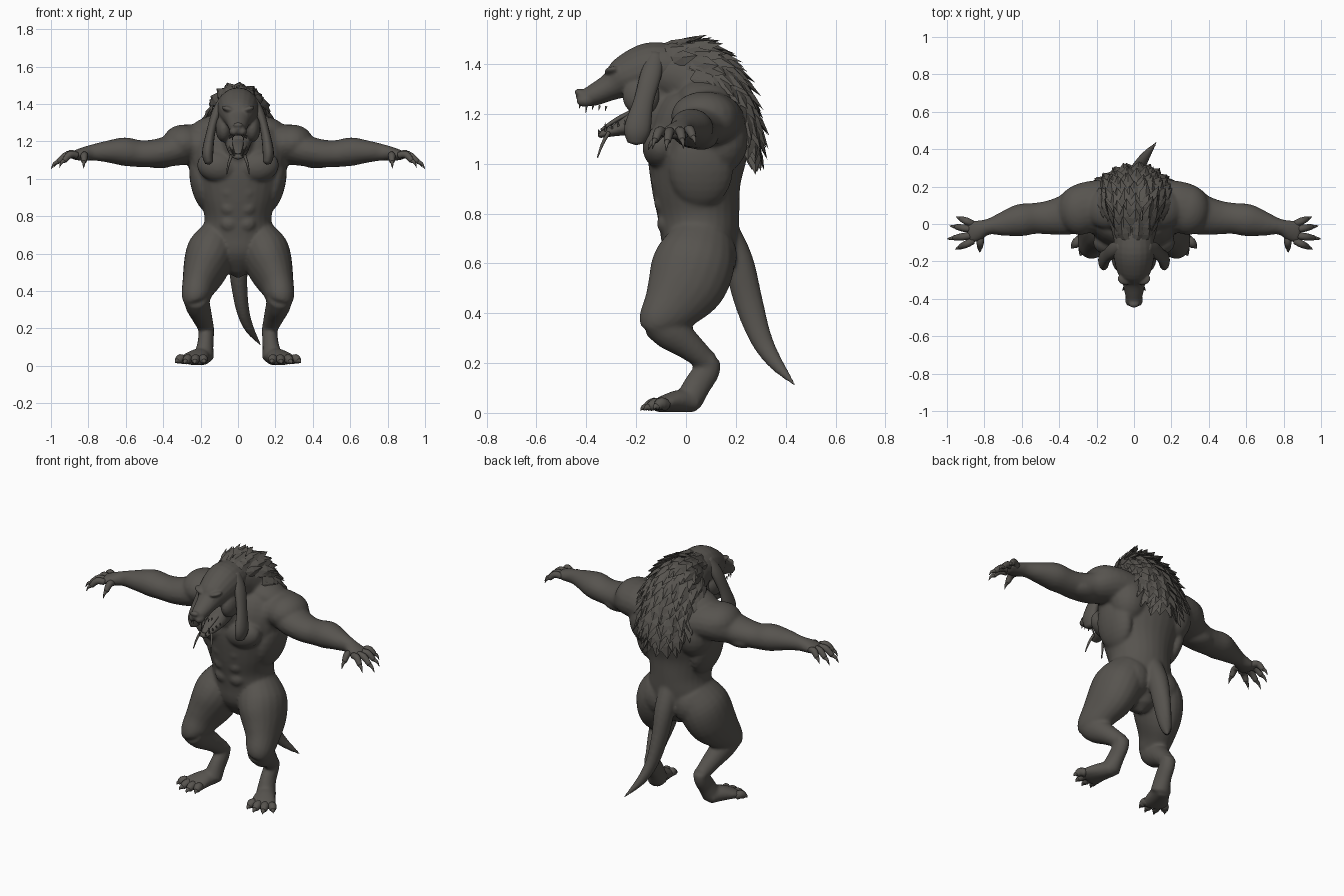
import bpy, bmesh, math, random
from mathutils import Vector, Matrix

random.seed(4)
cube = bpy.data.objects.get("Cube")
if cube:
    bpy.data.objects.remove(cube)

hide = bpy.data.materials.new("dark hide")
hide.use_nodes = True
HIDE_COLOUR = (0.095, 0.088, 0.078, 1)
hide.diffuse_color = HIDE_COLOUR
shader = hide.node_tree.nodes["Principled BSDF"]
shader.inputs["Base Color"].default_value = HIDE_COLOUR
shader.inputs["Roughness"].default_value = 0.8
AXES = {"X": Vector((1, 0, 0)), "Y": Vector((0, 1, 0))}


def smooth_rows(rows, steps):
    """Catmull-Rom interpolation of rows of numbers."""
    rows = [Vector(row) for row in rows]
    padded = [rows[0]] + rows + [rows[-1]]
    result = []
    for a, b, c, d in zip(padded, padded[1:], padded[2:], padded[3:]):
        for step in range(steps):
            t = step / steps
            result.append(b + (c - a) * t / 2 + (a * 2 - b * 5 + c * 4 - d) * t * t / 2
                          + (b * 3 - a - c * 3 + d) * t ** 3 / 2)
    return result + [rows[-1]]


def tube(bm, rows, axis="X", sides=16, steps=4, pair=False):
    """Loft ellipses along rows of x, y, z, radius along axis, radius across."""
    path = smooth_rows(rows, steps)
    centres = [Vector(row[:3]) for row in path]
    for mirror in ((1, -1) if pair else (1,)):
        flip = Matrix.Diagonal((mirror, 1, 1))
        rings = []
        for i, row in enumerate(path):
            tangent = centres[min(i + 1, len(path) - 1)] - centres[max(i - 1, 0)]
            tangent.normalize()
            wide = AXES[axis] - tangent * tangent.dot(AXES[axis])
            wide.normalize()
            deep = tangent.cross(wide)
            ring = []
            for k in range(sides):
                angle = math.tau * k / sides
                point = (centres[i] + wide * max(row[3], .001) * math.cos(angle)
                         + deep * max(row[4], .001) * math.sin(angle))
                ring.append(bm.verts.new(flip @ point))
            rings.append(ring)
            if i == 0:
                start = bm.verts.new(flip @ (centres[0] - tangent * row[4] / 2))
        end = bm.verts.new(flip @ (centres[-1] + tangent * path[-1][4] / 2))
        for k in range(sides):
            n = (k + 1) % sides
            for low, high in zip(rings, rings[1:]):
                bm.faces.new((low[k], low[n], high[n], high[k]))
            bm.faces.new((start, rings[0][n], rings[0][k]))
            bm.faces.new((end, rings[-1][k], rings[-1][n]))


def blob(bm, centre, radii, pair=True, tilt=0):
    """Muscle mass: an ellipsoid, by default on both sides."""
    for mirror in ((1, -1) if pair else (1,)):
        place = Matrix.Translation((centre[0] * mirror, centre[1], centre[2]))
        turn = Matrix.Rotation(tilt * mirror, 4, "Y")
        size = Matrix.Diagonal((*radii, 1))
        bmesh.ops.create_uvsphere(bm, u_segments=20, v_segments=12, radius=1,
                                  matrix=place @ turn @ size)


def finish(bm, name, voxel=0, rounds=0, smooth=True):
    bmesh.ops.recalc_face_normals(bm, faces=bm.faces[:])
    mesh = bpy.data.meshes.new(name)
    for face in bm.faces:
        face.smooth = smooth
    bm.to_mesh(mesh)
    bm.free()
    mesh.materials.append(hide)
    obj = bpy.data.objects.new(name, mesh)
    bpy.context.collection.objects.link(obj)
    if voxel:
        fuse = obj.modifiers.new("fuse", "REMESH")
        fuse.mode = "VOXEL"
        fuse.voxel_size = voxel
        fuse.use_smooth_shade = True
        soften = obj.modifiers.new("soften", "SMOOTH")
        soften.factor = 0.5
        soften.iterations = rounds
    return obj


# Torso, neck and muscles
body = bmesh.new()
tube(body, [(0, .06, .5, .06, .07), (0, .055, .6, .16, .14), (0, .055, .7, .19, .155),
            (0, .05, .8, .18, .165), (0, .04, .92, .215, .18), (0, .045, 1.04, .25, .2),
            (0, .06, 1.16, .26, .195), (0, .09, 1.26, .21, .16), (0, .09, 1.35, .12, .12)], sides=28)
tube(body, [(0, .12, 1.25, .17, .15), (0, 0, 1.34, .13, .13), (0, -.12, 1.37, .1, .1)], sides=24)
tube(body, [(0, -.12, 1.3, .08, .08), (0, -.09, 1.18, .09, .09), (0, -.06, 1.08, .1, .08)])
blob(body, (.105, -.1, 1.065), (.115, .075, .085), tilt=-.15)   # chest
blob(body, (.29, .075, 1.19), (.115, .135, .1))                 # shoulder
blob(body, (.13, .08, 1.27), (.14, .11, .07), tilt=.25)         # upper back slope
blob(body, (.16, .14, 1.1), (.11, .11, .14))                    # shoulder blade
blob(body, (.19, .06, .98), (.065, .13, .16), tilt=.2)          # flank
blob(body, (.1, .1, .63), (.11, .105, .12))                     # rump
for row in range(3):
    blob(body, (.045, -.105 + .012 * row, .93 - .085 * row), (.05, .035, .045))

# Arms down to the palms
tube(body, [(.16, .09, 1.17, .15, .11), (.27, .085, 1.18, .135, .11), (.36, .05, 1.15, .11, .085),
            (.45, .035, 1.135, .092, .075), (.53, .03, 1.135, .083, .072), (.61, .02, 1.145, .086, .076),
            (.7, 0, 1.145, .065, .058), (.78, -.015, 1.14, .042, .043), (.84, -.035, 1.13, .056, .034),
            (.885, -.045, 1.125, .058, .022)], axis="Y", sides=20, pair=True)
blob(body, (.44, .03, 1.16), (.09, .07, .05))
blob(body, (.42, .06, 1.105), (.1, .07, .05))

# Legs: thigh, shin, raised heel and foot
tube(body, [(.1, .07, .72, .09, .12), (.14, .04, .62, .13, .16), (.175, 0, .52, .12, .16),
            (.21, -.06, .43, .09, .12), (.225, -.11, .37, .076, .085), (.22, -.12, .34, .06, .06)],
     sides=20, pair=True)
tube(body, [(.225, -.12, .37, .07, .07), (.215, -.06, .325, .066, .075), (.195, .01, .27, .056, .058),
            (.175, .075, .215, .045, .045), (.17, .1, .2, .042, .042)], pair=True)
tube(body, [(.17, .1, .215, .042, .04), (.17, .085, .17, .042, .052), (.175, .045, .11, .044, .055),
            (.185, .01, .045, .056, .055)], pair=True)
tube(body, [(.185, .04, .04, .045, .038), (.205, -.02, .048, .058, .046), (.235, -.09, .036, .076, .034),
            (.245, -.12, .027, .072, .024)], pair=True)

# Tail
tube(body, [(0, .16, .74, .055, .05), (0, .21, .61, .058, .06), (.005, .25, .45, .045, .058),
            (.025, .3, .3, .035, .045), (.06, .36, .2, .025, .03), (.12, .437, .112, .006, .006)])
finish(body, "body", .0095, 5)

# Head: skull with muzzle, brows, cheeks, nose and hanging jaw
head = bmesh.new()
tube(head, [(0, -.03, 1.39, .1, .09), (0, -.14, 1.375, .112, .112), (0, -.24, 1.345, .095, .09),
            (0, -.3, 1.31, .066, .057), (0, -.38, 1.272, .047, .042), (0, -.43, 1.268, .032, .026)], sides=20)
tube(head, [(0, -.12, 1.23, .08, .08), (0, -.2, 1.17, .062, .055), (0, -.28, 1.135, .045, .025),
            (0, -.35, 1.115, .027, .013)])
blob(head, (.045, -.292, 1.37), (.045, .035, .016), tilt=-.3)
blob(head, (.042, -.312, 1.342), (.014, .012, .01))
blob(head, (.075, -.18, 1.27), (.045, .075, .075))
blob(head, (.022, -.405, 1.252), (.026, .035, .024))
blob(head, (0, -.43, 1.287), (.027, .018, .014), pair=False)
finish(head, "head", .0065, 3)

# Long hanging ears
ears = bmesh.new()
tube(ears, [(.07, -.12, 1.44, .03, .02), (.112, -.14, 1.36, .042, .026), (.145, -.17, 1.25, .04, .024),
            (.162, -.195, 1.14, .053, .03), (.155, -.2, 1.085, .035, .022)], axis="Y", pair=True)
finish(ears, "ears")

# Tongue and chin strands
tongue = bmesh.new()
tube(tongue, [(0, -.2, 1.215, .03, .012), (0, -.28, 1.175, .028, .01), (0, -.34, 1.135, .016, .006)])
finish(tongue, "tongue")
strands = bmesh.new()
tube(strands, [(.035, -.31, 1.125, .009, .009), (.05, -.335, 1.08, .007, .007),
               (.06, -.355, 1.025, .003, .003)], sides=6, pair=True)
finish(strands, "chin_strands")

# Teeth along both jaws
teeth = bmesh.new()
for i in range(5):
    back = i * .026
    length = .034 if i == 1 else .018
    for x, y, z, way in ((.024 + back * .2, -.425 + back, 1.24 - back * .1, -1),
                         (.02 + back * .25, -.348 + back, 1.122 + back * .35, 1)):
        tube(teeth, [(x, y, z, .006, .006), (x, y - .003, z + way * length, .001, .001)],
             sides=6, steps=1, pair=True)
finish(teeth, "teeth")


def digits(name, bases, tips, radius, lift):
    """Knuckled digits ending in curved claws."""
    flesh, claws = bmesh.new(), bmesh.new()
    for base, tip in zip(bases, tips):
        base, tip = Vector(base), Vector(tip)
        knuckle = base.lerp(tip, .4) + Vector((0, 0, lift))
        nail = base.lerp(tip, .72) + Vector((0, 0, lift * .6))
        bend = nail.lerp(tip, .55) + Vector((0, 0, lift * .35))
        axis = "Y" if abs(tip.x - base.x) > abs(tip.y - base.y) else "X"
        tube(flesh, [(*base, radius, radius), (*knuckle, radius * 1.1, radius * 1.1),
                     (*nail, radius * .8, radius * .8)], axis, 10, pair=True)
        tube(claws, [(*nail, radius * .65, radius * .65), (*bend, radius * .45, radius * .45),
                     (*tip, .001, .001)], axis, 8, pair=True)
    finish(flesh, name)
    finish(claws, name + "_claws")


digits("fingers", [(.86, y, 1.125) for y in (.0, -.03, -.06, -.09)] + [(.82, -.06, 1.12)],
       [(.95, .038, 1.075), (.985, -.01, 1.06), (1, -.08, 1.052), (.955, -.135, 1.06), (.825, -.152, 1.055)],
       .018, .03)
digits("toes", [(.19 + i * .033, -.1 + i * .007, .03) for i in range(4)],
       [(.18, -.168, .012), (.232, -.183, .01), (.288, -.17, .01), (.335, -.13, .014)], .023, .014)

# Shaggy mane: overlapping folded tufts in rows from crown to mid back
mane = bmesh.new()
stations = smooth_rows([(-.1, 1.47, .085, .07), (.04, 1.485, .13, .12), (.15, 1.43, .175, .17),
                        (.235, 1.31, .2, .15), (.28, 1.17, .16, .09), (.285, 1.07, .07, .03)], 3)
for i, (y, z, width, drop) in enumerate(stations):
    before, after = stations[max(i - 1, 0)], stations[min(i + 1, len(stations) - 1)]
    flow = Vector((0, after[0] - before[0], after[1] - before[1])).normalized()
    outward = Vector((0, -flow.z, flow.y))
    count = max(3, round(width * 52))
    for k in range(count):
        angle = math.radians(80) * (2 * (k + .5 * (i % 2) + .25) / count - 1)
        angle += random.uniform(-.08, .08)
        side = AXES["X"] * math.sin(angle)
        centre = Vector((0, y, z)) + side * width - outward * drop * (1 - math.cos(angle))
        normal = (outward * math.cos(angle) + side).normalized()
        along = (flow + normal * random.uniform(.1, .3) + side * .15).normalized()
        across = along.cross(normal).normalized()
        length, half = random.uniform(.09, .125), random.uniform(.028, .038)
        outline = [(-.25, -.7, 0), (-.25, .7, 0), (.45, 1, 0), (1, .1, .1), (.45, -1, 0)]
        rim = [mane.verts.new(centre + along * a * length + across * b * half + normal * c * half)
               for a, b, c in outline]
        ridge = mane.verts.new(centre + along * length * .4 + normal * .014)
        under = mane.verts.new(centre + along * length * .3 - normal * .012)
        for a, b in zip(rim, rim[1:] + rim[:1]):
            mane.faces.new((a, b, ridge))
            mane.faces.new((b, a, under))
finish(mane, "mane", smooth=False)
